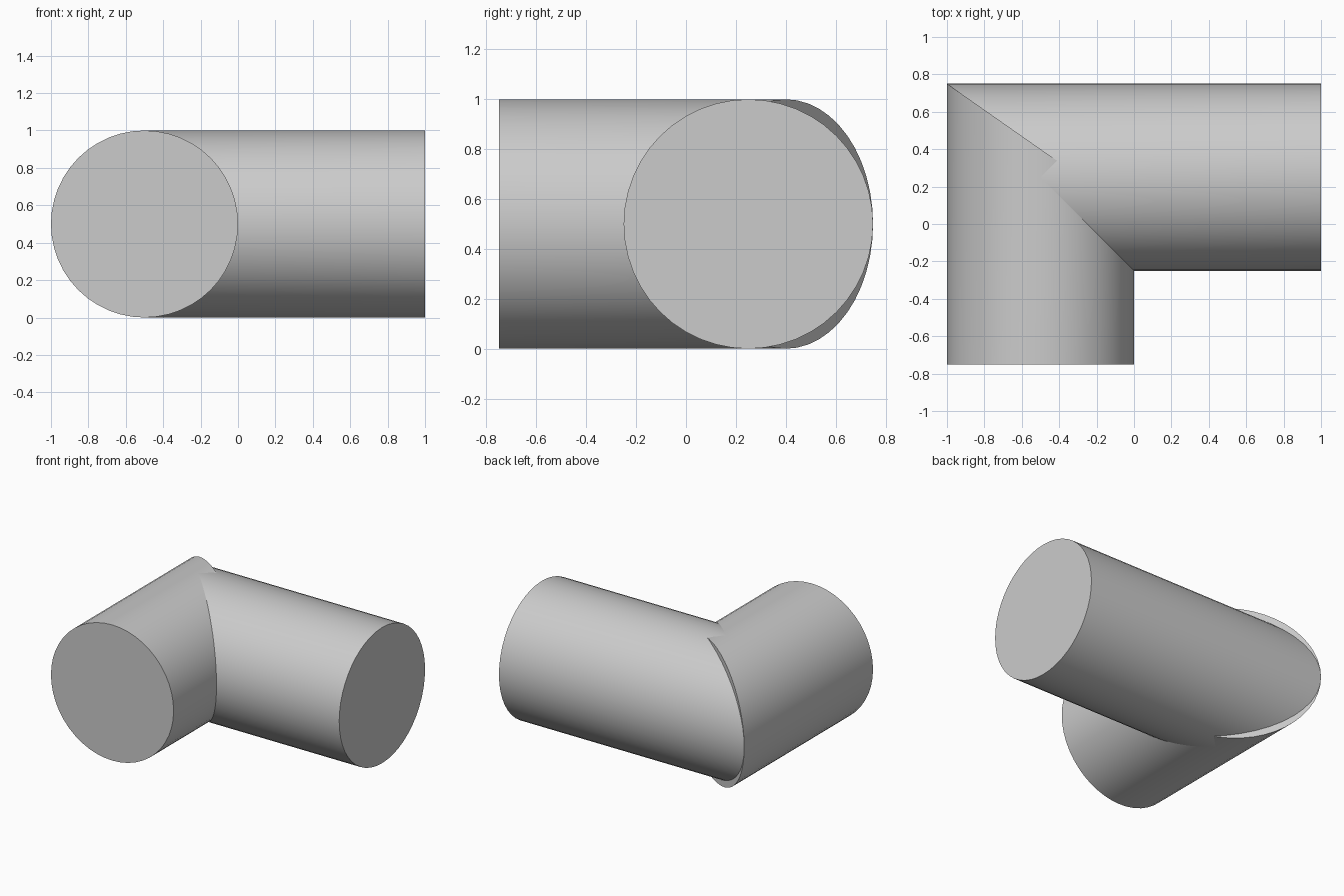
import bpy, bmesh, math
from mathutils import Vector, Matrix

cube = bpy.data.objects.get("Cube")
if cube:
    bpy.data.objects.remove(cube, do_unlink=True)

GREY = (0.6, 0.6, 0.6, 1)
mat = bpy.data.materials.new("plain grey")
mat.use_nodes = True
mat.diffuse_color = GREY
mat.node_tree.nodes["Principled BSDF"].inputs["Base Color"].default_value = GREY

CORNER = Vector((-1, 0.75, 0.5))  # outer corner shared by both mitre cuts


def mitred_pipe(name, centre, axis, sides, cut_normal):
    """Solid cylinder along an axis, mitred through the outer corner and capped."""
    bm = bmesh.new()
    turn = Vector((0, 0, 1)).rotation_difference(axis).to_matrix().to_4x4()
    bmesh.ops.create_cone(bm, cap_ends=True, segments=sides, radius1=0.5,
                          radius2=0.5, depth=3,
                          matrix=Matrix.Translation(centre) @ turn)
    cut = bmesh.ops.bisect_plane(bm, geom=bm.verts[:] + bm.edges[:] + bm.faces[:],
                                 plane_co=CORNER, plane_no=cut_normal,
                                 clear_outer=True)
    rim = [g for g in cut["geom_cut"] if isinstance(g, bmesh.types.BMEdge)]
    bmesh.ops.edgeloop_fill(bm, edges=rim)
    bmesh.ops.recalc_face_normals(bm, faces=bm.faces)
    mesh = bpy.data.meshes.new(name)
    bm.to_mesh(mesh)
    bm.free()
    mesh.materials.append(mat)
    obj = bpy.data.objects.new(name, mesh)
    bpy.context.collection.objects.link(obj)
    bpy.ops.object.select_all(action="DESELECT")
    obj.select_set(True)
    bpy.context.view_layer.objects.active = obj
    bpy.ops.object.shade_smooth_by_angle(angle=math.radians(30))


# Front leg, cut a little shallower so its end shows as a thin lip at the back
mitred_pipe("front_leg", Vector((-0.5, 0.75, 0.5)), Vector((0, 1, 0)), 48,
            Vector((0.7, 1, 0)))
# Side leg, cut at a true diagonal
mitred_pipe("side_leg", Vector((-0.5, 0.25, 0.5)), Vector((1, 0, 0)), 48,
            Vector((-1, -1, 0)))
